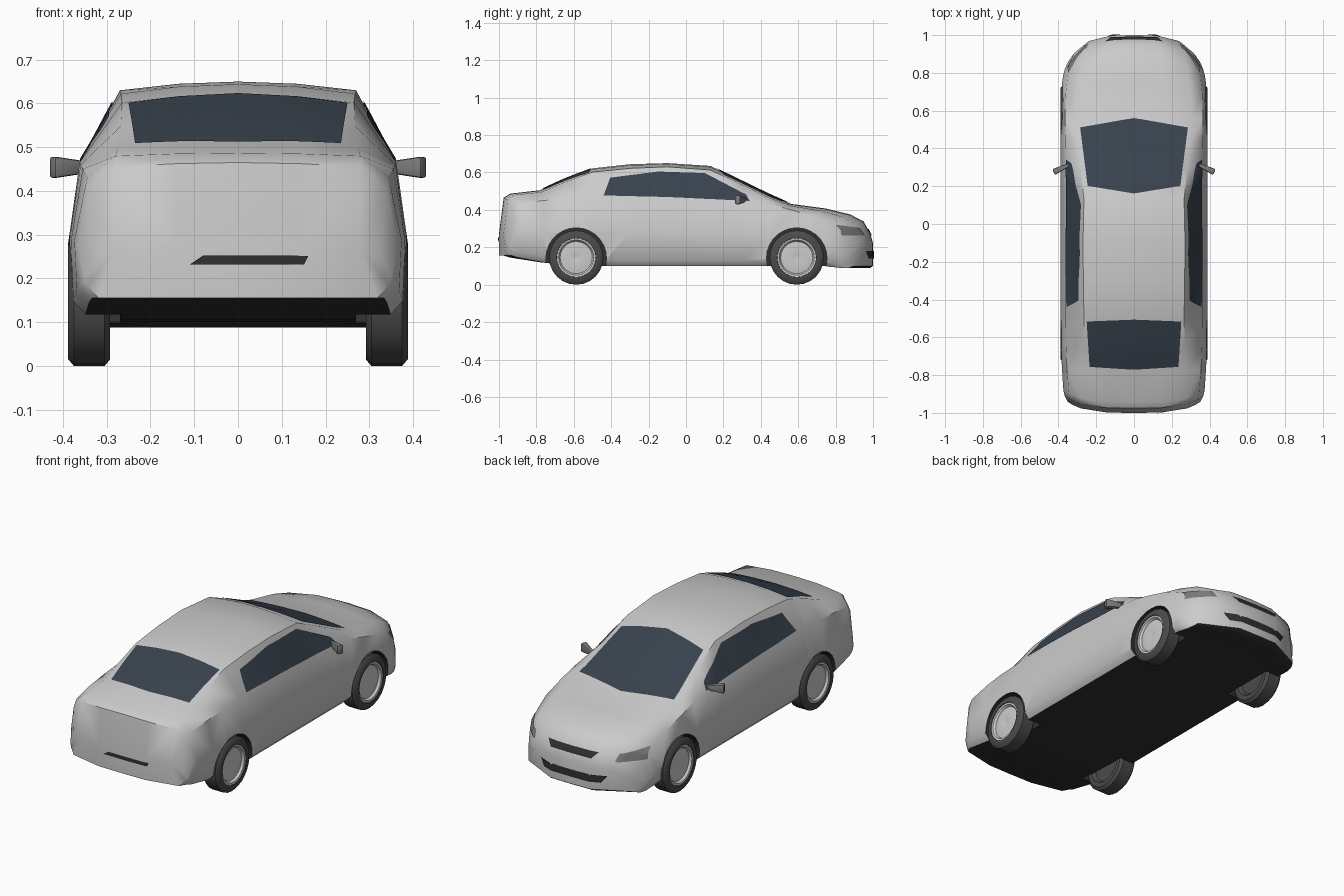
import bpy, bmesh, math
from mathutils import Vector, Matrix
from mathutils.bvhtree import BVHTree

if "Cube" in bpy.data.objects:
    bpy.data.objects.remove(bpy.data.objects["Cube"])


def material(name, c):
    m = bpy.data.materials.new(name)
    m.diffuse_color = (*c, 1)
    m.use_nodes = True
    m.node_tree.nodes["Principled BSDF"].inputs["Base Color"].default_value = m.diffuse_color
    return m


PAINT = material("paint", (.62, .62, .62))
DARK = material("dark_trim", (.03, .03, .03))
GLASS = material("glass", (.04, .055, .075))
LAMP = material("lamp_grey", (.2, .2, .2))
TYRE = material("rubber", (.07, .07, .07))


def make(name, bm, mats, angle=45):
    me = bpy.data.meshes.new(name)
    bm.to_mesh(me)
    ob = bpy.data.objects.new(name, me)
    bpy.context.collection.objects.link(ob)
    for m in mats:
        me.materials.append(m)
    smooth(ob, angle)
    return ob


def smooth(ob, angle):
    bpy.ops.object.select_all(action='DESELECT')
    ob.select_set(True)
    bpy.context.view_layer.objects.active = ob
    bpy.ops.object.shade_smooth_by_angle(angle=math.radians(angle))


# Body cross-sections: y, top z, roof half-width, roof-edge z, belt half-width, belt z, max half-width, floor z
STATIONS = [
    (-1.0, .27, .28, .265, .325, .25, .35, .155),
    (-.975, .465, .28, .455, .34, .40, .367, .155),
    (-.94, .487, .28, .48, .345, .43, .374, .145),
    (-.78, .505, .275, .495, .355, .45, .382, .12),
    (-.65, .565, .268, .548, .36, .46, .386, .105),
    (-.5, .622, .265, .602, .362, .465, .388, .10),
    (-.3, .644, .268, .622, .362, .465, .388, .10),
    (-.1, .65, .27, .63, .362, .46, .388, .10),
    (.13, .635, .265, .613, .36, .45, .388, .10),
    (.3, .553, .283, .535, .36, .445, .388, .10),
    (.45, .48, .30, .463, .362, .43, .388, .10),
    (.56, .432, .31, .422, .365, .40, .387, .10),
    (.75, .407, .295, .395, .362, .365, .386, .10),
    (.88, .375, .28, .362, .352, .325, .382, .095),
    (.95, .338, .27, .325, .347, .29, .376, .088),
    (.985, .275, .255, .265, .335, .24, .367, .09),
    (1.0, .22, .24, .215, .315, .19, .352, .10),
]


def section(y, zt, wr, zr, wb, zl, wm, zb):
    pts = [(0, zt), (wr * .5, zt - .25 * (zt - zr)), (wr, zr), (wb, zl),
           (wm, zb + .5 * (zl - zb)), (wm * .985, zb + .03), (wm * .91, zb),
           (wr * .5, zb), (0, zb)]
    out = []
    for x, z in pts:
        # rounded corners of nose and tail in plan
        k = (x / .38) ** 4
        yy = y - .2 * k * max(0, (y - .6) / .4) + .08 * k * max(0, (-y - .7) / .3)
        out.append((x, yy, z))
    return out


bm = bmesh.new()
rings = [[bm.verts.new(p) for p in section(*s)] for s in STATIONS]
for a, b in zip(rings, rings[1:]):
    for i in range(8):
        f = bm.faces.new((a[i], a[i + 1], b[i + 1], b[i]))
        f.material_index = 1 if i > 5 else 0
for r in (rings[0], rings[-1]):
    bm.faces.new((r[0], r[1], r[7], r[8]))
    bm.faces.new((r[1], r[2], r[6], r[7]))
    bm.faces.new(r[2:7])
bmesh.ops.mirror(bm, geom=bm.verts[:] + bm.edges[:] + bm.faces[:], axis='X', merge_dist=.0005)
bmesh.ops.remove_doubles(bm, verts=bm.verts, dist=.0005)
bmesh.ops.recalc_face_normals(bm, faces=bm.faces)
surface = BVHTree.FromBMesh(bm)
body = make("car_body", bm, [PAINT, DARK])

# Wheel arches cut out of the body
WHEELS = [(s, y) for s in (1, -1) for y in (-.587, .592)]
bm = bmesh.new()
for s, y in WHEELS:
    m = Matrix.Translation((s * .365, y, .142)) @ Matrix.Rotation(math.pi / 2, 4, 'Y')
    bmesh.ops.create_cone(bm, cap_ends=True, segments=28, radius1=.162, radius2=.162, depth=.19, matrix=m)
for f in bm.faces:
    f.material_index = 1
cutter = make("arch_cutter", bm, [PAINT, DARK])
cutter.hide_render = True
mod = body.modifiers.new("arches", 'BOOLEAN')
mod.operation = 'DIFFERENCE'
mod.solver = 'EXACT'
mod.object = cutter
bpy.context.view_layer.objects.active = body
bpy.ops.object.modifier_apply(modifier=mod.name)
bpy.data.objects.remove(cutter)
smooth(body, 42)


# Panels draped on the body between two outlines, projected along a direction
def panel(name, low, high, direction, mat, steps=6, rows=6):
    d = Vector(direction)

    def place(a, b):
        if d.x:
            o = Vector((0, a, b))
        elif d.y:
            o = Vector((a, 0, b))
        else:
            o = Vector((a, b, 0))
        hit, n, _, _ = surface.ray_cast(o - d * 3, d)
        return bm.verts.new(hit + n * .004) if hit else None

    def sample(line):
        pts = [Vector(p).lerp(Vector(q), i / steps) for p, q in zip(line, line[1:]) for i in range(steps)]
        return pts + [Vector(line[-1])]

    bm = bmesh.new()
    lo, hi = sample(low), sample(high)
    grid = [[place(*p.lerp(q, j / rows)) for p, q in zip(lo, hi)] for j in range(rows + 1)]
    for r, t in zip(grid, grid[1:]):
        for i in range(len(r) - 1):
            q = (r[i], r[i + 1], t[i + 1], t[i])
            if all(q):
                f = bm.faces.new(q)
                f.normal_update()
                if f.normal.dot(d) > 0:
                    f.normal_flip()
    make(name, bm, [mat])


DOWN, BACK, FWD = (0, 0, -1), (0, -1, 0), (0, 1, 0)
panel("windscreen", [(-.285, .51), (0, .56), (.285, .51)], [(-.245, .2), (0, .16), (.245, .2)], DOWN, GLASS)
panel("rear_window", [(-.235, -.755), (0, -.77), (.235, -.755)], [(-.25, -.515), (0, -.505), (.25, -.515)], DOWN, GLASS)
for s, side in ((1, "right"), (-1, "left")):
    panel("side_window_" + side, [(-.44, .475), (-.1, .467), (.15, .455), (.34, .445)],
          [(-.405, .57), (-.15, .603), (.1, .595), (.32, .48)], (-s, 0, 0), GLASS)
    panel("headlight_" + side, [(s * .24, .262), (s * .35, .262)], [(s * .25, .30), (s * .345, .318)], BACK, LAMP)
panel("upper_grille", [(-.12, .262), (.12, .262)], [(-.15, .295), (.15, .295)], BACK, DARK)
panel("lower_intake", [(-.17, .14), (.17, .14)], [(-.2, .18), (.2, .18)], BACK, DARK)
panel("boot_handle_recess", [(-.11, .232), (.15, .232)], [(-.08, .252), (.16, .252)], FWD, DARK)


# Wheels, lathed around the axle
def lathe(name, profile, s, y, mat, n=24):
    bm = bmesh.new()
    rings = [[bm.verts.new((s * x, y + r * math.cos(i * math.tau / n), .145 + r * math.sin(i * math.tau / n)))
              for i in range(n)] for x, r in profile]
    for a, b in zip(rings, rings[1:]):
        for i in range(n):
            j = (i + 1) % n
            bm.faces.new((a[i], a[j], b[j], b[i]))
    bm.faces.new(rings[0])
    bm.faces.new(rings[-1])
    bmesh.ops.recalc_face_normals(bm, faces=bm.faces)
    make(name, bm, [mat], 40)


for s, y in WHEELS:
    tag = ("front" if y > 0 else "rear") + ("_right" if s > 0 else "_left")
    lathe("tyre_" + tag, [(.31, .09), (.292, .105), (.292, .13), (.305, .145), (.375, .145),
                          (.388, .13), (.389, .105), (.365, .1)], s, y, TYRE)
    lathe("rim_" + tag, [(.36, .1), (.386, .104), (.384, .094), (.372, .086), (.38, .03), (.376, .015)], s, y, PAINT)

# Door mirrors
for s, side in ((1, "right"), (-1, "left")):
    bm = bmesh.new()
    bmesh.ops.create_cube(bm, size=1)
    for v in bm.verts:
        taper = .45 if v.co.x * s < 0 else 1
        v.co = Vector((v.co.x * .105, v.co.y * .034 * taper, v.co.z * .05 * taper))
    bmesh.ops.bevel(bm, geom=bm.edges[:], offset=.007, segments=2, affect='EDGES', profile=.5)
    m = Matrix.Translation((s * .378, .297, .454)) @ Matrix.Rotation(-s * math.radians(25), 4, 'Z')
    bmesh.ops.transform(bm, matrix=m, verts=bm.verts)
    make("door_mirror_" + side, bm, [LAMP], 40)
